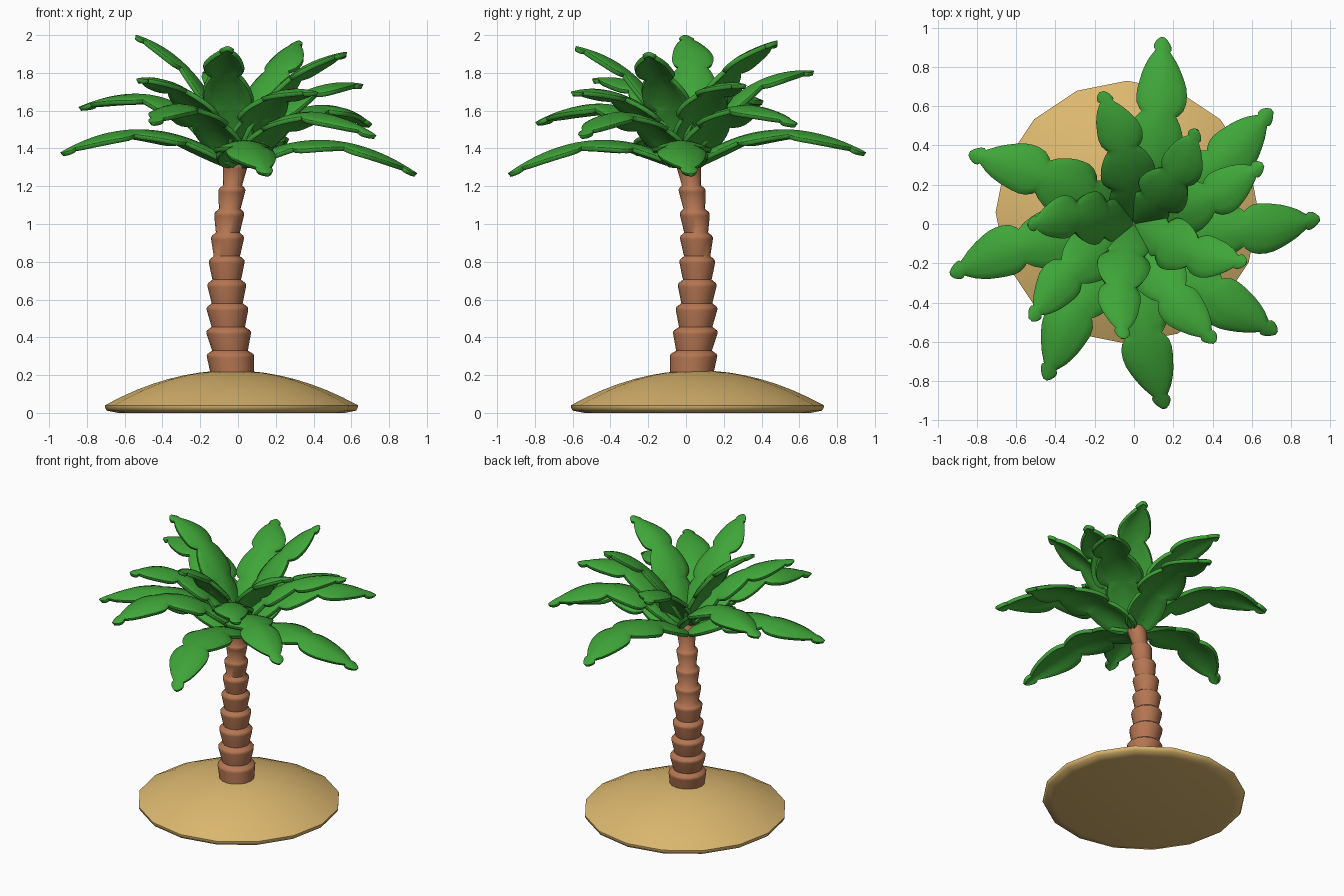
import bpy, bmesh, math
from mathutils import Vector

cube = bpy.data.objects.get("Cube")
if cube:
    bpy.data.objects.remove(cube, do_unlink=True)


def material(name, rgb):
    m = bpy.data.materials.new(name)
    m.use_nodes = True
    m.diffuse_color = (*rgb, 1)
    node = next(n for n in m.node_tree.nodes if n.type == 'BSDF_PRINCIPLED')
    node.inputs["Base Color"].default_value = (*rgb, 1)
    return m


green = material("leaf green", (0.05, 0.38, 0.04))
brown = material("bark brown", (0.46, 0.18, 0.085))
sand = material("sand", (0.72, 0.48, 0.16))


def finish(name, bm, mat, angle):
    bmesh.ops.recalc_face_normals(bm, faces=bm.faces[:])
    mesh = bpy.data.meshes.new(name)
    bm.to_mesh(mesh)
    bm.free()
    mesh.materials.append(mat)
    ob = bpy.data.objects.new(name, mesh)
    bpy.context.collection.objects.link(ob)
    bpy.ops.object.select_all(action='DESELECT')
    ob.select_set(True)
    bpy.context.view_layer.objects.active = ob
    bpy.ops.object.shade_smooth_by_angle(angle=math.radians(angle))
    return ob


def lathe(name, profile, sides, centre, mat, angle):
    """Stack of (radius, z) rings around a centre line, capped at both ends."""
    bm = bmesh.new()
    rings = []
    for r, z in profile:
        c = centre(z)
        rings.append([bm.verts.new((c[0] + r * math.cos(2 * math.pi * i / sides),
                                    c[1] + r * math.sin(2 * math.pi * i / sides), z))
                      for i in range(sides)])
    for a, b in zip(rings, rings[1:]):
        for i in range(sides):
            j = (i + 1) % sides
            bm.faces.new((a[i], a[j], b[j], b[i]))
    bm.faces.new(rings[0])
    bm.faces.new(rings[-1])
    return finish(name, bm, mat, angle)


# Sand mound: shallow dome with a thin rim
R = 0.67
dome = [(0.6, 0.0), (0.66, 0.012), (R, 0.03)]
dome += [(R * k / 8, 0.04 + 0.185 * (1 - (k / 8) ** 2)) for k in range(8, 0, -1)]
dome.append((0.01, 0.225))
lathe("sand_mound", dome, 16, lambda z: (-0.035, 0.06), sand, 50)


# Trunk: flared collars stacked along a bowed centre line
def bow(z):
    x = -0.06 + (0.1 if z < 0.75 else 0.15) * (z - 0.75) ** 2
    return (x, -x)


bark = []
for k in range(9):
    top = 0.31 + 0.125 * k
    r = 0.126 - 0.0078 * k
    low = 0.17 if k == 0 else top - 0.105
    bark += [(r * (0.88 if k == 0 else 0.8), low), (r * 0.99, top - 0.018),
             (r, top - 0.006), (r * 0.95, top + 0.003)]
bark.append((0.05, 1.39))
lathe("trunk", bark, 16, bow, brown, 60)

# Leaf outline: scalloped lobes (start, end, widest half width, end half width)
LOBES = [(0, 0.3, 0.125, 0.1), (0.3, 0.6, 0.155, 0.085),
         (0.6, 0.93, 0.125, 0.035), (0.93, 1, 0.042, 0.006)]


def half_width(lobe, u):
    start, end, wide, last = lobe
    first = 0.03 if start == 0 else wide * 0.62
    peak = 0.6 if start == 0 else 0.28
    if u < peak:
        return first + (wide - first) * math.sqrt(1 - (1 - u / peak) ** 2)
    return last + (wide - last) * math.cos((u - peak) / (1 - peak) * math.pi / 2) ** 0.8


def leaf(name, base_z, ctrl, tip, scale):
    tip = Vector(tip)
    out = Vector((tip.x, tip.y, 0))
    reach = out.length
    out.normalize()
    side = Vector((-out.y, out.x, 0))
    p0 = Vector((0, 0, base_z)) + out * 0.01
    p1 = out * reach * ctrl[0] + Vector((0, 0, ctrl[1] + (tip.z - ctrl[2]) * 0.5))
    bm = bmesh.new()
    rows = []
    for lobe in LOBES:
        steps = 5 if lobe[0] > 0.9 else 8
        for i in range(steps + 1):
            u = i / steps
            if i == 0 and lobe[0] > 0:
                u = 0.02
            t = lobe[0] + (lobe[1] - lobe[0]) * u
            w = half_width(lobe, u) * scale
            point = p0 * (1 - t) ** 2 + p1 * 2 * t * (1 - t) + tip * t * t
            along = ((p1 - p0) * (1 - t) + (tip - p1) * t).normalized()
            up = along.cross(side).normalized()
            if up.z < 0:
                up = -up
            # sideways curl near the tip
            point = point + side * (0.035 * max(0, t - 0.75) * 4 - 0.02 * math.sin(math.pi * t))
            row = []
            for k in range(-3, 4):
                v = k / 3
                droop = 0.28 * w * abs(v) ** 1.6
                row.append(bm.verts.new(point + side * w * v - up * droop))
            rows.append(row)
    for a, b in zip(rows, rows[1:]):
        for k in range(6):
            bm.faces.new((a[k], a[k + 1], b[k + 1], b[k]))
    ob = finish(name, bm, green, 60)
    thick = ob.modifiers.new("thickness", 'SOLIDIFY')
    thick.thickness = 0.024
    thick.offset = 0
    bevel = ob.modifiers.new("soft edge", 'BEVEL')
    bevel.width = 0.006
    bevel.segments = 1
    bevel.limit_method = 'ANGLE'
    bevel.angle_limit = math.radians(60)


# Crown tiers: base height, control (reach share, height, mean tip height), width, tips
TIERS = {
    "low": (1.31, (0.5, 1.6, 1.3), 1.0,
            [(0.94, -0.01, 1.26), (0.12, -0.94, 1.26), (-0.94, -0.22, 1.37), (0.18, 0.94, 1.37)]),
    "middle": (1.34, (0.45, 1.79, 1.53), 1.0,
               [(0.72, 0.55, 1.52), (-0.82, 0.39, 1.61), (-0.48, -0.77, 1.53), (0.70, -0.58, 1.46)]),
    "high": (1.36, (0.4, 1.8, 1.74), 0.88,
             [(0.67, 0.27, 1.73), (-0.13, 0.68, 1.8), (-0.55, -0.46, 1.76), (0.38, -0.62, 1.69)]),
    "top": (1.37, (0.36, 1.86, 1.95), 0.85,
            [(0.35, 0.46, 1.96), (-0.54, 0.03, 1.99), (-0.09, -0.58, 1.93), (0.56, -0.23, 1.9)]),
}
for tier, (base_z, ctrl, scale, tips) in TIERS.items():
    for n, tip in enumerate(tips, 1):
        leaf(f"{tier}_leaf_{n}", base_z, ctrl, tip, scale)
